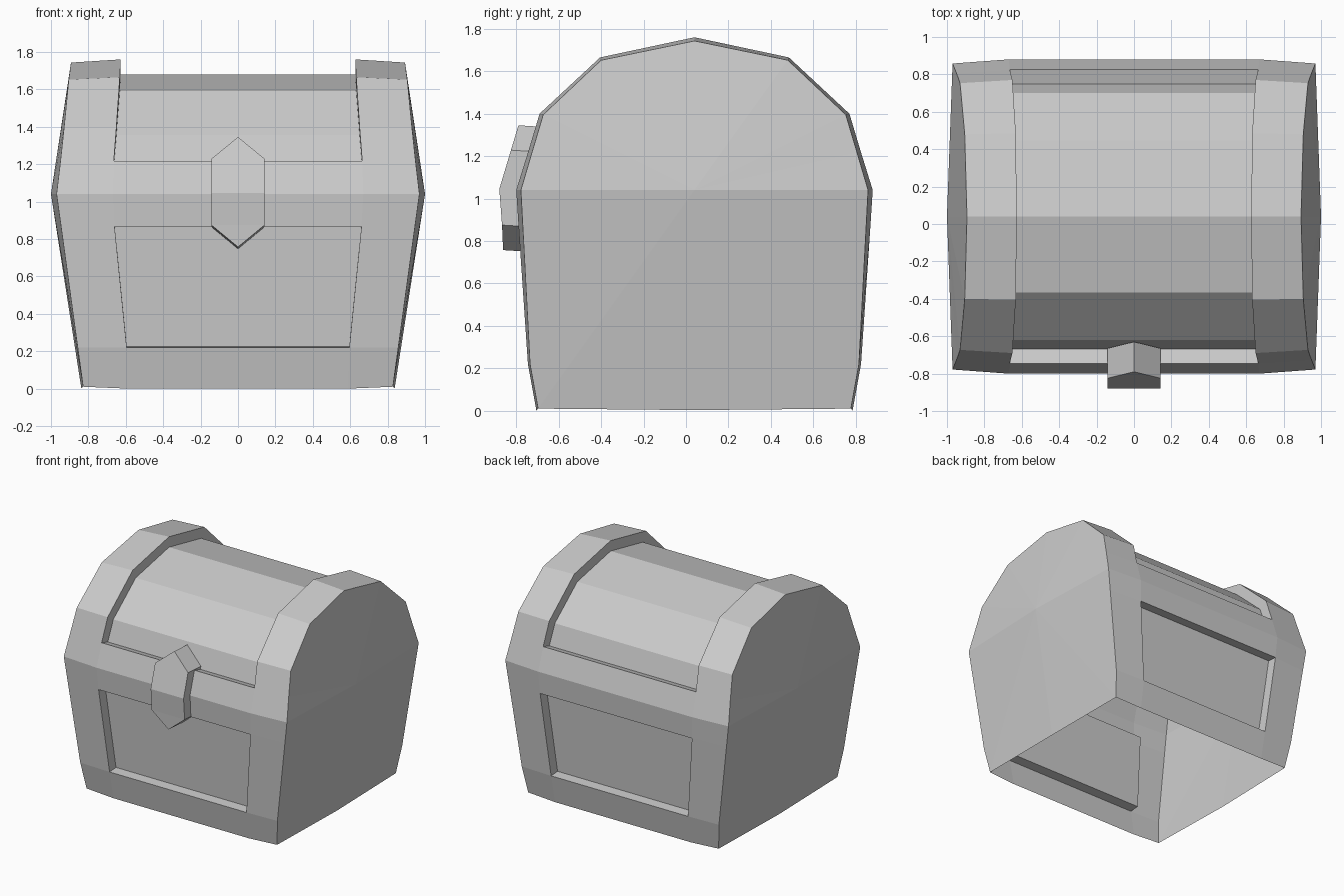
import bpy, bmesh
from mathutils import Vector

if "Cube" in bpy.data.objects:
    bpy.data.objects.remove(bpy.data.objects["Cube"])

YC = 0.04        # depth centre of the chest body
DEPTH = 0.08     # depth of the recessed panels


def add_object(name, faces):
    """Weld a list of coordinate polygons into one flat-shaded object."""
    bm = bmesh.new()
    for f in faces:
        bm.faces.new([bm.verts.new(p) for p in f])
    bmesh.ops.remove_doubles(bm, verts=bm.verts, dist=0.0005)
    bmesh.ops.recalc_face_normals(bm, faces=bm.faces)
    mesh = bpy.data.meshes.new(name)
    bm.to_mesh(mesh)
    bm.free()
    obj = bpy.data.objects.new(name, mesh)
    bpy.context.collection.objects.link(obj)
    return obj


# Half profile, bottom to ridge:
# panel edge (half depth, z, x), then outer end (half depth, z, x)
half = [
    ((0.745, 0.000, 0.590), (0.737, 0.010, 0.828)),
    ((0.785, 0.220, 0.595), (0.775, 0.220, 0.857)),
    ((0.829, 0.867, 0.660), (0.809, 0.867, 0.946)),
    ((0.840, 1.040, 0.670), (0.818, 1.040, 0.970)),
    ((0.785, 1.217, 0.664), (0.766, 1.217, 0.949)),
    ((0.730, 1.400, 0.650), (0.713, 1.395, 0.930)),
    ((0.445, 1.665, 0.632), (0.440, 1.652, 0.905)),
    ((0.000, 1.760, 0.627), (0.000, 1.743, 0.893)),
]


def full(col):
    """Front half of the profile followed by its mirrored back half."""
    front = [Vector((s[col][2], YC - s[col][0], s[col][1])) for s in half]
    back = [Vector((s[col][2], YC + s[col][0], s[col][1])) for s in half[:-1]]
    return front + back[::-1]


def at(p, sx):
    return (sx * p.x, p.y, p.z)


def sunk(points):
    """Offset a profile strip inward by the recess depth."""
    out = []
    for i, p in enumerate(points):
        ns = []
        for j in (i - 1, i):
            if 0 <= j < len(points) - 1:
                d = points[j + 1] - points[j]
                ns.append(Vector((0, d.z, -d.y)).normalized())
        n = sum(ns, Vector((0, 0, 0))).normalized()
        out.append(p + n * DEPTH / n.dot(ns[0]))
    return out


inner, outer = full(0), full(1)
recesses = [(1, 2), (4, 10), (12, 13)]
recess_segments = {i for a, b in recesses for i in range(a, b)}
faces = []

# Raised frame: end bands and crossbars
for i in range(len(inner) - 1):
    for sx in (-1, 1):
        faces.append([at(inner[i], sx), at(outer[i], sx), at(outer[i + 1], sx), at(inner[i + 1], sx)])
    if i not in recess_segments:
        faces.append([at(inner[i], -1), at(inner[i], 1), at(inner[i + 1], 1), at(inner[i + 1], -1)])

# Recessed panels with their step walls
for a, b in recesses:
    top = inner[a:b + 1]
    low = sunk(top)
    for i in range(len(top) - 1):
        faces.append([at(low[i], -1), at(low[i], 1), at(low[i + 1], 1), at(low[i + 1], -1)])
        for sx in (-1, 1):
            faces.append([at(top[i], sx), at(top[i + 1], sx), at(low[i + 1], sx), at(low[i], sx)])
    for k in (0, -1):
        faces.append([at(top[k], -1), at(top[k], 1), at(low[k], 1), at(low[k], -1)])

# Bulging end caps
hub, foot = Vector((1.0, YC, 1.04)), Vector((0.838, YC, 0.003))
rim = [foot] + outer + [foot]
for sx in (-1, 1):
    for p, q in zip(rim, rim[1:]):
        faces.append([at(hub, sx), at(p, sx), at(q, sx)])
add_object("chest_shell", faces)

# Pointed clasp: half width, z, front y, back y (its sides slope down to the back)
clasp = [(0, 0.757, -0.862, -0.70), (0.143, 0.875, -0.867, -0.71), (0.143, 1.045, -0.88, -0.72),
         (0.143, 1.228, -0.825, -0.665), (0, 1.345, -0.79, -0.63)]
DROP = 0.010
faces = []
for (w0, z0, f0, b0), (w1, z1, f1, b1) in zip(clasp, clasp[1:]):
    for y0, y1, d in ((f0, f1, 0), (b0, b1, DROP)):
        quad = [(-w0, y0, z0 - d), (w0, y0, z0 - d), (w1, y1, z1 - d), (-w1, y1, z1 - d)]
        faces.append(list(dict.fromkeys(quad)))
    for sx in (-1, 1):
        faces.append([(sx * w0, f0, z0), (sx * w1, f1, z1),
                      (sx * w1, b1, z1 - DROP), (sx * w0, b0, z0 - DROP)])
add_object("clasp", faces)
